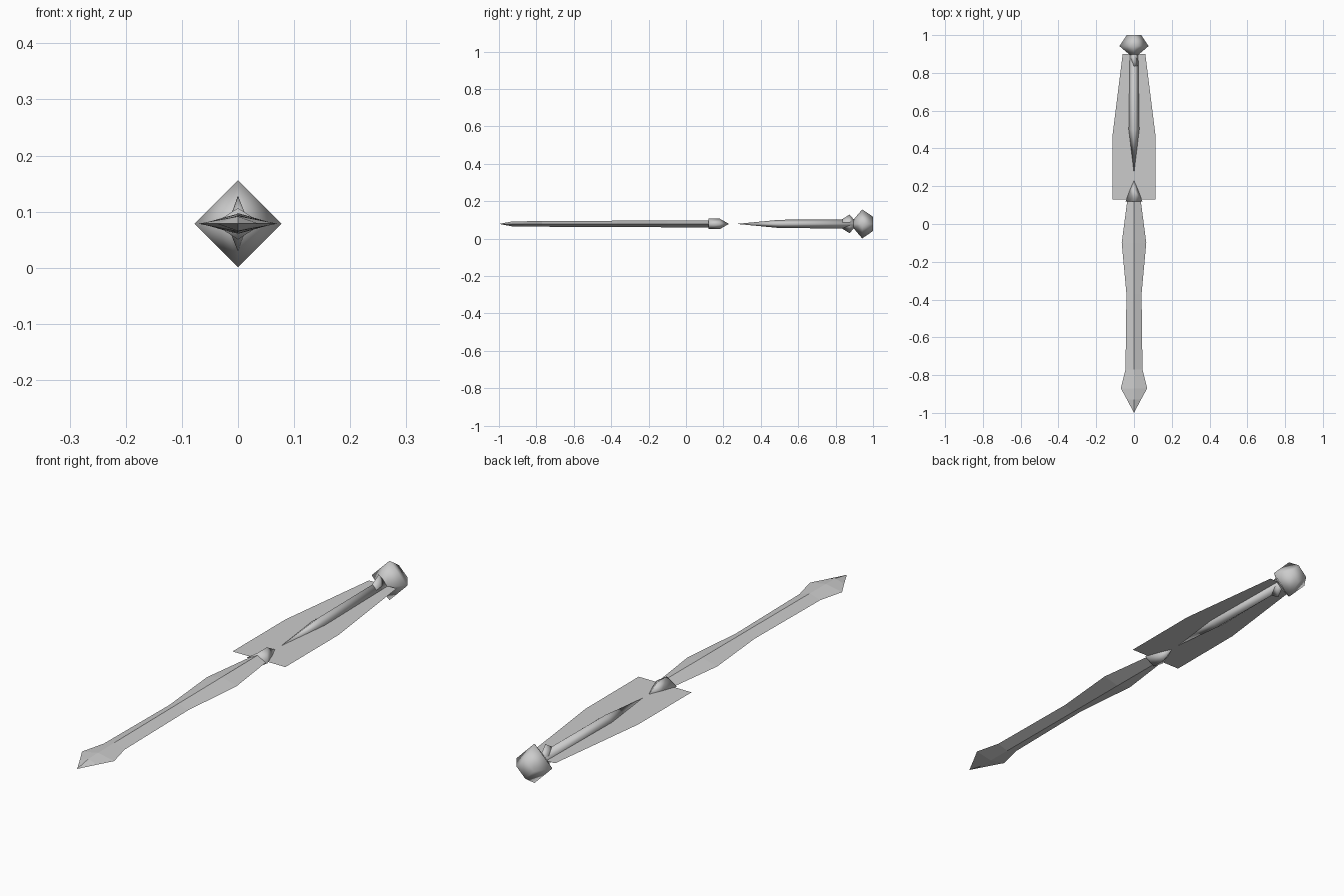
import bpy
import bmesh

cube = bpy.data.objects.get("Cube")
if cube:
    bpy.data.objects.remove(cube)

Z = 0.0785  # height of the sword's axis

steel = bpy.data.materials.new("grey steel")
steel.use_nodes = True
GREY = (0.6, 0.6, 0.6, 1)
steel.diffuse_color = GREY
steel.node_tree.nodes["Principled BSDF"].inputs["Base Color"].default_value = GREY


def finish(name, bm, smooth):
    me = bpy.data.meshes.new(name)
    for f in bm.faces:
        f.smooth = smooth
    bm.to_mesh(me)
    bm.free()
    me.materials.append(steel)
    ob = bpy.data.objects.new(name, me)
    bpy.context.collection.objects.link(ob)


def diamond_loft(name, stations, smooth):
    """Skin diamond sections (y, half width, half height); zero width makes a point."""
    bm = bmesh.new()
    rings = []
    for y, w, h in stations:
        if w == 0:
            rings.append([bm.verts.new((0, y, Z))] * 4)
        else:
            rings.append([bm.verts.new((x, y, Z + z))
                          for x, z in ((w, 0), (0, h), (-w, 0), (0, -h))])
    for a, b in zip(rings, rings[1:]):
        for i in range(4):
            j = (i + 1) % 4
            corners = dict.fromkeys((a[i], a[j], b[j], b[i]))
            bm.faces.new(list(corners))
    for ring in (rings[0], rings[-1]):
        if ring[0] != ring[1]:
            bm.faces.new(ring)
    bmesh.ops.recalc_face_normals(bm, faces=bm.faces)
    finish(name, bm, smooth)


# Long blade with a leaf-shaped tip
diamond_loft("blade", [(-1.0, 0, 0), (-0.93, 0.037, 0.013), (-0.87, 0.07, 0.014),
                       (-0.77, 0.045, 0.015), (-0.37, 0.04, 0.017),
                       (-0.10, 0.065, 0.018), (0.13, 0.035, 0.019)], False)

# Socket that closes the blade's root
diamond_loft("blade_socket", [(0.12, 0.044, 0.028), (0.18, 0.022, 0.028),
                              (0.23, 0, 0)], True)

# Slender grip, its collar and the pommel
diamond_loft("grip", [(0.27, 0, 0), (0.50, 0.028, 0.022), (0.90, 0.022, 0.025)], True)
diamond_loft("collar", [(0.83, 0.02, 0.022), (0.875, 0.018, 0.05),
                        (0.90, 0.018, 0.02)], True)
diamond_loft("pommel", [(0.895, 0.022, 0.022), (0.942, 0.0775, 0.0775),
                        (1.0, 0.038, 0.038)], True)

# Thin flat guard plate
bm = bmesh.new()
half = [(0.115, 0.13), (0.115, 0.46), (0.06, 0.90)]
outline = half + [(-x, y) for x, y in reversed(half)]
bm.faces.new([bm.verts.new((x, y, Z)) for x, y in outline])
finish("guard_plate", bm, False)
